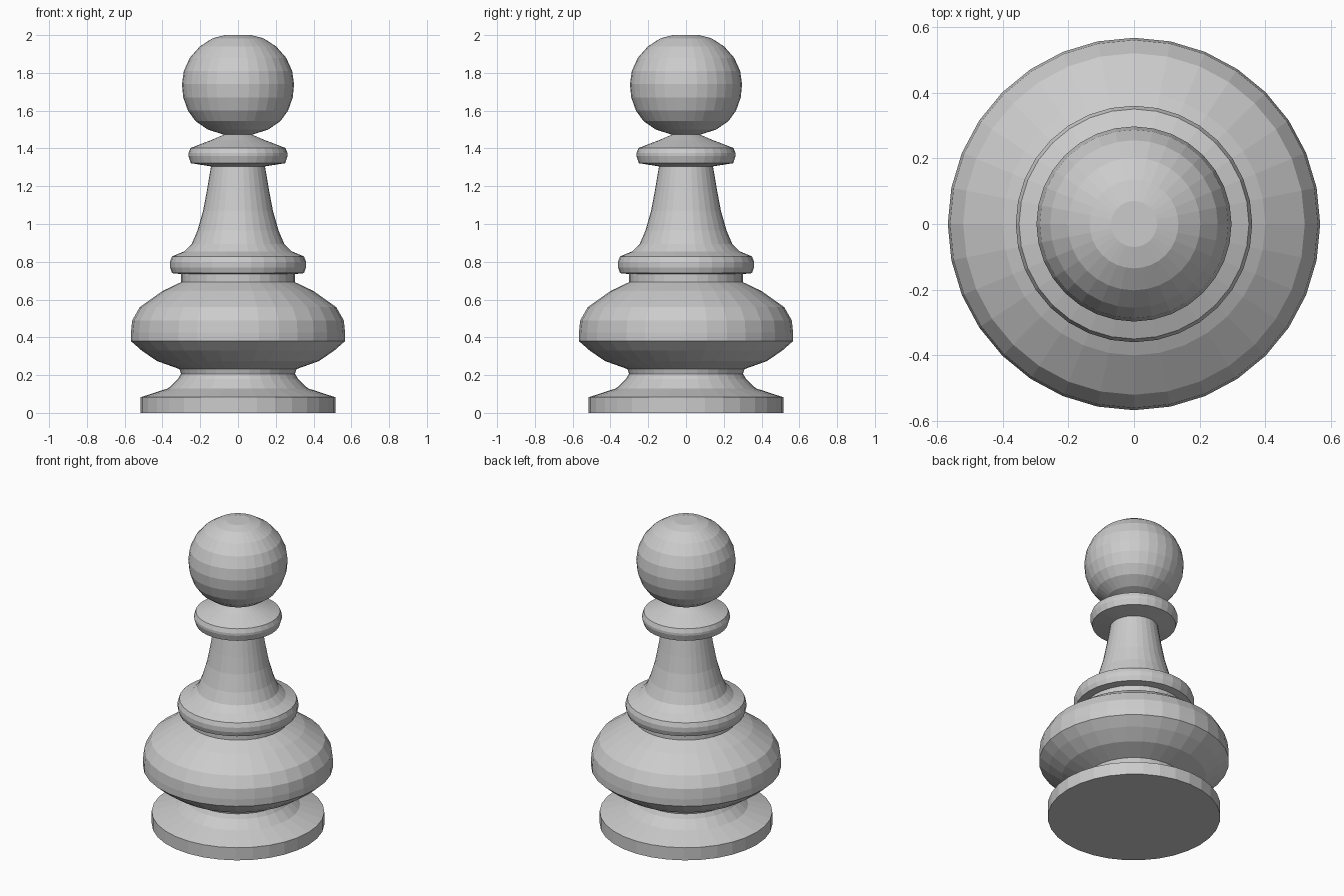
import bpy, bmesh
from math import cos, sin, tau

cube = bpy.data.objects.get("Cube")
if cube:
    bpy.data.objects.remove(cube, do_unlink=True)

SIDES = 32

grey = bpy.data.materials.new("plain grey")
grey.use_nodes = True
colour = (0.6, 0.6, 0.6, 1)
grey.diffuse_color = colour
grey.node_tree.nodes["Principled BSDF"].inputs["Base Color"].default_value = colour


def turn(name, profile, cap_bottom=False, cap_top=False):
    """Turn a (radius, height) profile, listed bottom to top, about z."""
    bm = bmesh.new()
    rings = [[bm.verts.new((r * cos(tau * i / SIDES), r * sin(tau * i / SIDES), z))
              for i in range(SIDES)] for r, z in profile]
    for low, high in zip(rings, rings[1:]):
        for i in range(SIDES):
            j = (i + 1) % SIDES
            bm.faces.new((low[i], low[j], high[j], high[i]))
    if cap_bottom:
        bm.faces.new(rings[0][::-1])
    if cap_top:
        bm.faces.new(rings[-1])
    mesh = bpy.data.meshes.new(name)
    bm.to_mesh(mesh)
    bm.free()
    mesh.materials.append(grey)
    obj = bpy.data.objects.new(name, mesh)
    bpy.context.collection.objects.link(obj)
    return obj


# Foot disc with its concave rise to the waist
turn("base", [(0.515, 0), (0.515, 0.083), (0.37, 0.13), (0.318, 0.18), (0.302, 0.207)],
     cap_bottom=True)

# Wide rounded body
turn("body", [(0.302, 0.207), (0.31, 0.232), (0.43, 0.275), (0.51, 0.33), (0.567, 0.38),
              (0.567, 0.425), (0.56, 0.49), (0.52, 0.56), (0.4, 0.645), (0.302, 0.692),
              (0.302, 0.735)])

# Lower ring
turn("lower_ring", [(0.302, 0.735), (0.35, 0.74), (0.36, 0.77), (0.36, 0.8),
                    (0.35, 0.828)])

# Tapered stem
turn("stem", [(0.35, 0.828), (0.285, 0.855), (0.245, 0.895), (0.215, 0.965),
              (0.185, 1.07), (0.165, 1.175), (0.143, 1.305)])

# Collar under the head
turn("collar", [(0.143, 1.305), (0.25, 1.322), (0.262, 1.36), (0.262, 1.375),
                (0.252, 1.402), (0.14, 1.445), (0.075, 1.473)])

# Ball head with a small flat top
turn("head", [(0.075, 1.473), (0.16, 1.5), (0.225, 1.545), (0.265, 1.6), (0.29, 1.67),
              (0.297, 1.74), (0.287, 1.81), (0.255, 1.88), (0.202, 1.94), (0.135, 1.983),
              (0.07, 2.0)], cap_top=True)
